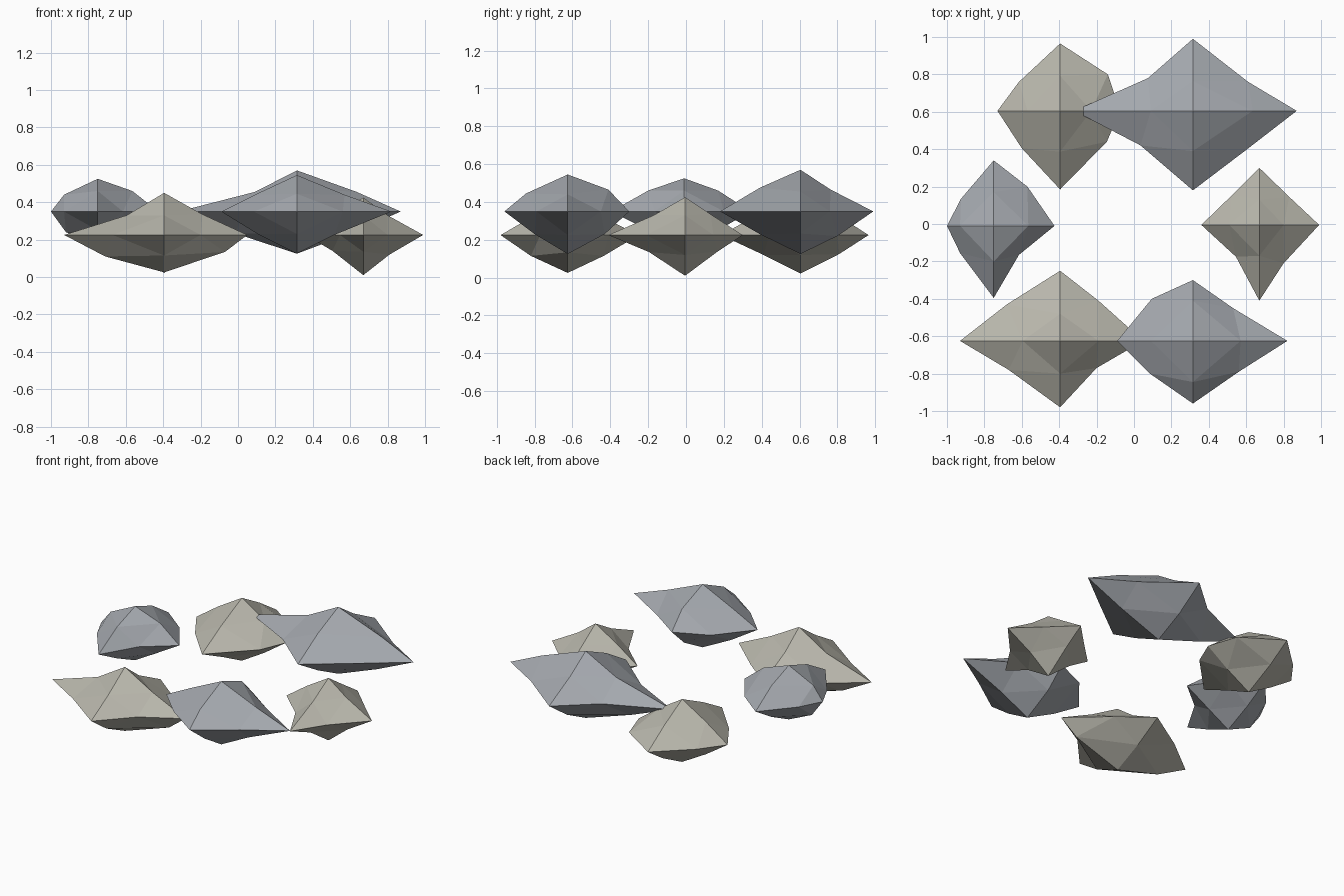
import bpy, bmesh
from itertools import product

if "Cube" in bpy.data.objects:
    bpy.data.objects.remove(bpy.data.objects["Cube"])

def material(name, rgb):
    m = bpy.data.materials.new(name)
    m.diffuse_color = (*rgb, 1)
    m.use_nodes = True
    m.node_tree.nodes["Principled BSDF"].inputs["Base Color"].default_value = m.diffuse_color
    return m

WARM = material("warm_stone", (0.48, 0.47, 0.41))
COOL = material("cool_stone", (0.37, 0.39, 0.42))
QUADS = [(1, 1), (-1, 1), (-1, -1), (1, -1)]

def rock(name, mat, centre, x, y, z, xy, xz=(None,) * 4, yz=(None,) * 4):
    """Once-divided octahedron: x, y, z are its (low, high) tips; xy, xz, yz are the
    edge midpoints in each plane, ordered ++, -+, --, +-. None = plain midpoint."""
    bm = bmesh.new()
    tips = (x, y, z)
    corner, mid = {}, {}
    for a in range(3):
        for s in (-1, 1):
            p = list(centre)
            p[a] = tips[a][s > 0]
            corner[a, s] = bm.verts.new(p)
    for (a, b), pts in (((0, 1), xy), ((0, 2), xz), ((1, 2), yz)):
        for (s, t), q in zip(QUADS, pts):
            va, vb = corner[a, s], corner[b, t]
            p = (va.co + vb.co) / 2
            # a plain midpoint bulges slightly outwards
            if q is None:
                q = [centre[k] + (p[k] - centre[k]) * 1.04 for k in (a, b)]
            p[a], p[b] = q
            mid[frozenset((va, vb))] = bm.verts.new(p)
    # four triangles in each octant
    for s in product((-1, 1), repeat=3):
        c = [corner[a, s[a]] for a in range(3)]
        m = [mid[frozenset((c[i], c[(i + 1) % 3]))] for i in range(3)]
        faces = [(c[0], m[0], m[2]), (c[1], m[1], m[0]), (c[2], m[2], m[1]), m]
        flip = s[0] * s[1] * s[2] < 0
        for f in faces:
            bm.faces.new(tuple(reversed(f)) if flip else tuple(f))
    me = bpy.data.meshes.new(name)
    bm.to_mesh(me)
    bm.free()
    me.materials.append(mat)
    bpy.context.collection.objects.link(bpy.data.objects.new(name, me))

# low warm stones
rock("front_left_stone", WARM, (-.395, -.625, .225),
     (-.93, .05), (-.98, -.25), (.025, .45),
     [(-.19, -.41), (-.68, -.43), (-.67, -.78), (-.20, -.77)],
     [(-.19, .335), (-.595, .33), (-.71, .11), (-.07, .134)],
     [(-.48, .34), (-.80, .33), (-.82, .115), (-.435, .115)])
rock("right_stone", WARM, (.67, -.005, .225),
     (.36, .99), (-.41, .30), (.01, .425),
     [(.83, .145), (.525, .155), (.545, -.175), (.80, -.21)],
     [(.80, .33), None, (.505, .14), (.81, .12)],
     [(.13, .335), (-.17, .33), (-.195, .135), (.17, .14)])
rock("back_left_stone", WARM, (-.395, .605, .225),
     (-.73, -.075), (.185, .965), (.022, .44),
     [(-.14, .80), (-.615, .76), (-.60, .405), (-.145, .44)],
     yz=[None, None, (.41, .12), (.81, .125)])

# raised cool stones
rock("front_right_stone", COOL, (.315, -.625, .35),
     (-.09, .82), (-.96, -.30), (.125, .545),
     [(.53, -.45), (.095, -.40), (.085, -.80), (.56, -.79)],
     [(.57, .44), (.09, .44), (.105, .23), (.515, .225)],
     [(-.41, .465), (-.845, .445), (-.80, .23), (-.43, .23)])
rock("back_right_stone", COOL, (.315, .605, .35),
     (-.32, .87), (.18, .99), (.125, .57),
     [(.61, .76), (.075, .78), (.035, .42), (.605, .40)],
     [(.635, .455), (.09, .455), None, None],
     [(.765, .465), (.39, .475), (.39, .23), (.80, .22)])
rock("left_stone", COOL, (-.75, -.01, .35),
     (-1.0, -.425), (-.395, .34), (.165, .525),
     [(-.57, .20), (-.925, .135), (-.93, -.155), (-.615, -.165)],
     [(-.565, .46), (-.93, .44), (-.92, .24), (-.60, .25)],
     [(.17, .46), (-.20, .46), (-.20, .25), (.17, .25)])
